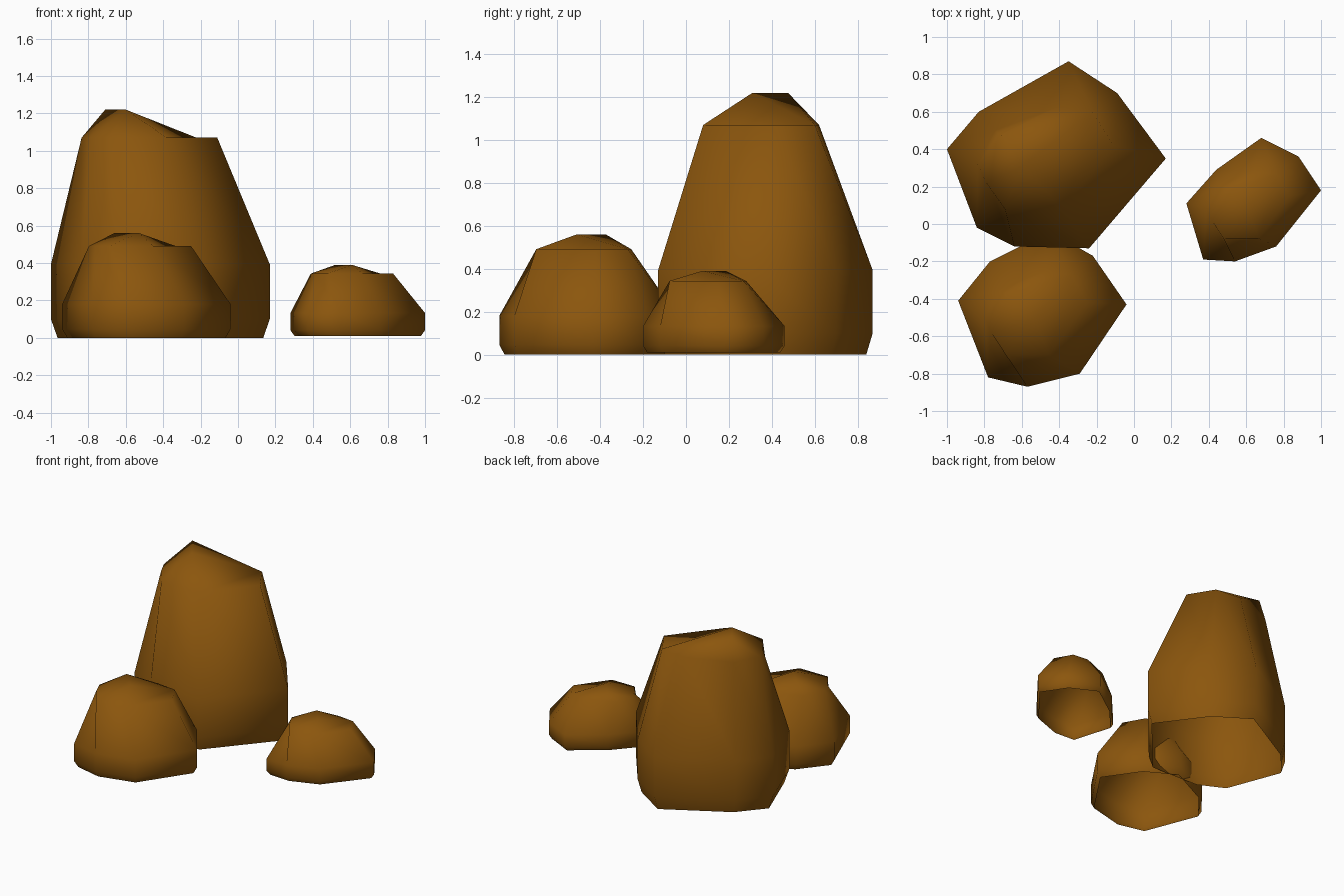
import bpy
import bmesh
import math

if "Cube" in bpy.data.objects:
    bpy.data.objects.remove(bpy.data.objects["Cube"])

brown = bpy.data.materials.new("earth_brown")
brown.diffuse_color = (0.26, 0.093, 0.004, 1)
brown.use_nodes = True
brown.node_tree.nodes["Principled BSDF"].inputs["Base Color"].default_value = brown.diffuse_color

# Shoulder ring shared by all rocks, relative to centre and half size
SHOULDER = [(-0.72, -0.10), (-0.56, 0.26), (-0.01, 0.50), (0.33, 0.46),
            (0.52, 0.10), (0.06, -0.58), (-0.47, -0.58), (-0.64, -0.30)]


def make_rock(name, outline, centre, half, base, height, peak_x):
    """Open-bottomed rock: foot, two waist rings, shoulder ring and a ridge."""
    cx, cy = centre
    hx, hy = half
    bm = bmesh.new()
    rings = []
    # Foot and waist rings follow the outline
    for scale, level in ((0.94, 0.0), (1.0, 0.082), (1.0, 0.322)):
        rings.append([bm.verts.new((cx + (x - cx) * scale, cy + (y - cy) * scale,
                                    base + level * height)) for x, y in outline])
    # Shoulder ring
    top = [bm.verts.new((cx + u * hx, cy + v * hy, base + 0.877 * height))
           for u, v in SHOULDER]
    rings.append(top)
    for low, high in zip(rings, rings[1:]):
        for i in range(8):
            j = (i + 1) % 8
            bm.faces.new((low[i], low[j], high[j], high[i]))
    # Short ridge on top, running from back left to front right
    p = bm.verts.new((peak_x[0], cy + 0.21 * hy, base + height))
    q = bm.verts.new((peak_x[1], cy - 0.12 * hy, base + height))
    t = top
    for face in ((t[3], t[4], t[5]), (q, t[3], t[5]), (p, t[3], q),
                 (p, t[2], t[3]), (p, t[1], t[2]), (p, t[0], t[1]),
                 (p, t[7], t[0]), (p, q, t[7]), (q, t[6], t[7]), (q, t[5], t[6])):
        bm.faces.new(face)
    bmesh.ops.recalc_face_normals(bm, faces=bm.faces)
    # Make sure the open shell faces outward
    bm.normal_update()
    if sum(f.normal.z * f.calc_area() for f in bm.faces) < 0:
        bmesh.ops.reverse_faces(bm, faces=bm.faces)
    mesh = bpy.data.meshes.new(name)
    bm.to_mesh(mesh)
    bm.free()
    mesh.materials.append(brown)
    obj = bpy.data.objects.new(name, mesh)
    bpy.context.collection.objects.link(obj)
    bpy.ops.object.select_all(action='DESELECT')
    obj.select_set(True)
    bpy.context.view_layer.objects.active = obj
    bpy.ops.object.shade_smooth_by_angle(angle=math.radians(85))


# Tall rock at the back left
make_rock("tall_rock",
          [(-1.0, 0.40), (-0.83, 0.60), (-0.35, 0.87), (-0.09, 0.70),
           (0.17, 0.35), (-0.24, -0.13), (-0.64, -0.12), (-0.84, -0.02)],
          (-0.415, 0.37), (0.585, 0.50), 0.0, 1.22, (-0.71, -0.60))

# Medium rock at the front left, its back tucked into the tall rock
make_rock("medium_rock",
          [(-0.94, -0.41), (-0.77, -0.20), (-0.45, -0.04), (-0.22, -0.17),
           (-0.04, -0.43), (-0.29, -0.80), (-0.57, -0.87), (-0.78, -0.82)],
          (-0.48, -0.46), (0.44, 0.41), 0.0, 0.56, (-0.66, -0.53))

# Small rock on the right
make_rock("small_rock",
          [(0.28, 0.11), (0.44, 0.29), (0.68, 0.46), (0.88, 0.36),
           (1.0, 0.18), (0.76, -0.12), (0.54, -0.20), (0.37, -0.19)],
          (0.645, 0.115), (0.355, 0.33), 0.01, 0.38, (0.52, 0.61))
